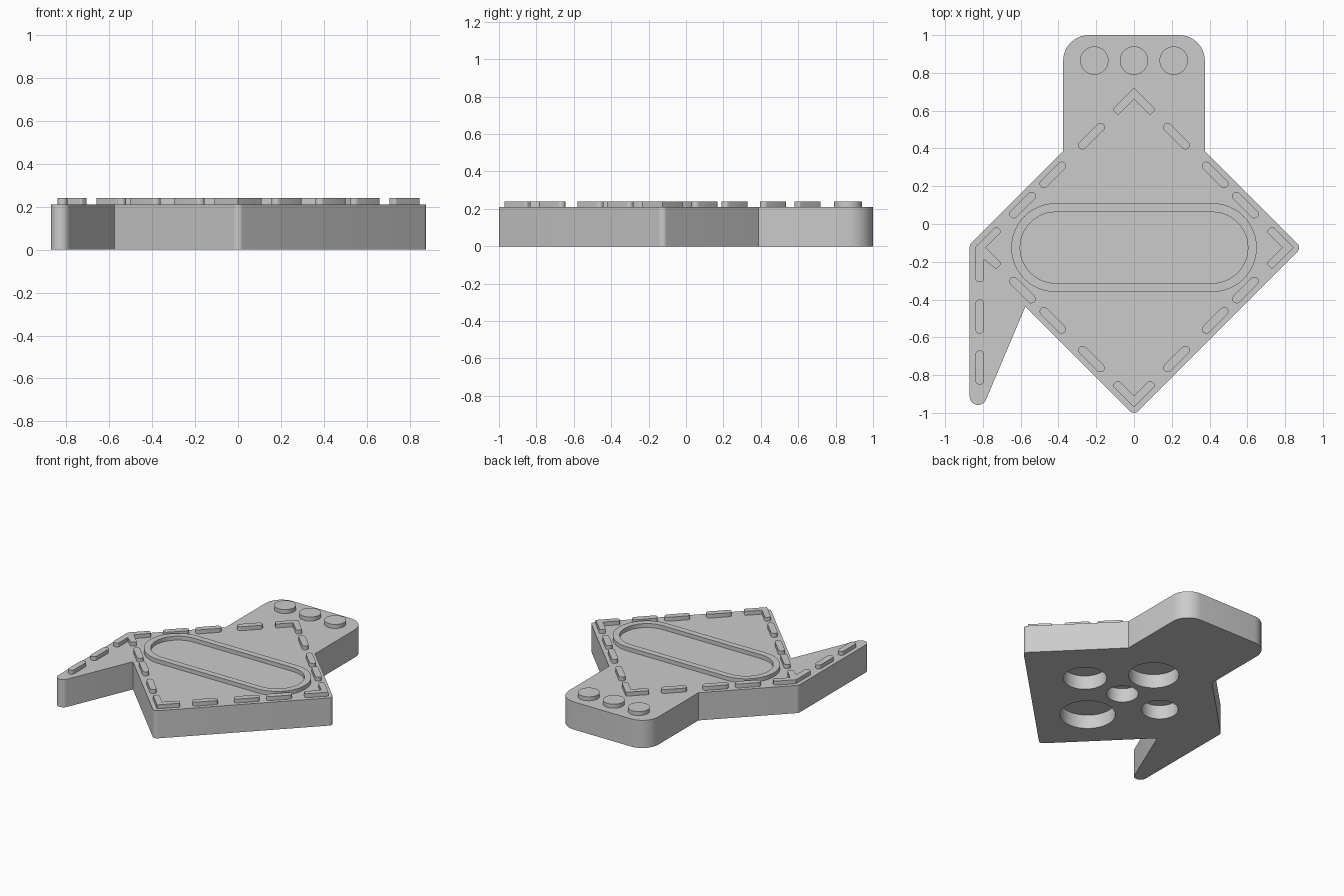
import bpy, bmesh, math
from mathutils import Vector

cube = bpy.data.objects.get("Cube")
if cube:
    bpy.data.objects.remove(cube, do_unlink=True)

GREY = (0.6, 0.6, 0.6, 1)
mat = bpy.data.materials.new("light grey")
mat.use_nodes = True
mat.diffuse_color = GREY
mat.node_tree.nodes["Principled BSDF"].inputs["Base Color"].default_value = GREY

TOP, RAISED = 0.21, 0.24
CY = -0.125          # diamond centre in y
HALF = 0.887         # diamond half diagonal
TRIM = 0.815         # half diagonal of the dashed trim


def rounded(corners, seg=10):
    """Outline from (x, y, radius) corners."""
    out = []
    for i, (x, y, r) in enumerate(corners):
        p = Vector((x, y))
        if r == 0:
            out.append(p)
            continue
        a = (Vector(corners[i - 1][:2]) - p).normalized()
        b = (Vector(corners[(i + 1) % len(corners)][:2]) - p).normalized()
        half = a.angle(b) / 2
        centre = p + (a + b).normalized() * r / math.sin(half)
        start = p + a * r / math.tan(half) - centre
        turn = math.pi - 2 * half
        if a.x * b.y - a.y * b.x > 0:
            turn = -turn
        for k in range(seg + 1):
            t = turn * k / seg
            c, s = math.cos(t), math.sin(t)
            out.append(centre + Vector((start.x * c - start.y * s, start.x * s + start.y * c)))
    return out


def prism(name, outline, z0, z1, hole=None):
    """Extruded outline; with a hole outline of equal length it becomes a ring."""
    bm = bmesh.new()
    n = len(outline)
    loops = [[bm.verts.new((p.x, p.y, z)) for p in o]
             for o in ([outline, hole] if hole else [outline]) for z in (z0, z1)]

    def bridge(a, b):
        for i in range(n):
            j = (i + 1) % n
            bm.faces.new((a[i], a[j], b[j], b[i]))

    bridge(loops[0], loops[1])
    if hole:
        bridge(loops[1], loops[3])
        bridge(loops[3], loops[2])
        bridge(loops[2], loops[0])
    else:
        bm.faces.new(loops[0])
        bm.faces.new(loops[1])
    bmesh.ops.recalc_face_normals(bm, faces=bm.faces)
    mesh = bpy.data.meshes.new(name)
    bm.to_mesh(mesh)
    bm.free()
    mesh.materials.append(mat)
    obj = bpy.data.objects.new(name, mesh)
    bpy.context.collection.objects.link(obj)
    return obj


def disc(x, y, r, n=48):
    return [Vector((x + r * math.cos(math.tau * k / n), y + r * math.sin(math.tau * k / n)))
            for k in range(n)]


def capsule(p, q, r, seg=10):
    """Stadium outline around the segment p-q."""
    p, q = Vector(p), Vector(q)
    ang = math.atan2(q.y - p.y, q.x - p.x)
    return [c + r * Vector((math.cos(t), math.sin(t)))
            for c, s in ((q, ang - math.pi / 2), (p, ang + math.pi / 2))
            for t in (s + math.pi * k / seg for k in range(seg + 1))]


# Base plate: diamond with a back tab and a pointed side tail
shoulder = HALF + CY - 0.375
body = prism("base_plate", rounded([
    (0, CY - HALF, 0.03), (HALF, CY, 0.03), (0.375, shoulder, 0),
    (0.375, 1, 0.135), (-0.375, 1, 0.135), (-0.375, shoulder, 0),
    (-0.87, CY + HALF - 0.87, 0.04), (-0.87, -1.135, 0.045), (-0.575, CY - HALF + 0.575, 0),
]), 0, TOP)

# Round sockets in the underside
sockets = [(0, CY, 0.11), (0.335, CY, 0.15), (-0.335, CY, 0.127),
           (0, CY + 0.335, 0.173), (0, CY - 0.37, 0.19)]
for x, y, r in sockets:
    cutter = prism("socket_cutter", disc(x, y, r), -0.1, 0.105)
    cutter.hide_render = True
    mod = body.modifiers.new("socket", "BOOLEAN")
    mod.operation, mod.solver, mod.object = "DIFFERENCE", "EXACT", cutter
    bpy.context.view_layer.objects.active = body
    bpy.ops.object.modifier_apply(modifier=mod.name)
    bpy.data.objects.remove(cutter, do_unlink=True)

parts = [body]


def raised(name, outline, hole=None):
    parts.append(prism(name, outline, TOP, RAISED, hole))


# Long oval rim
ends = ((-0.415, CY), (0.415, CY))
raised("oval_rim", capsule(*ends, 0.235, 24), capsule(*ends, 0.188, 24))

# Three round studs on the tab
for x in (-0.21, 0, 0.21):
    raised("tab_stud", disc(x, 0.865, 0.075))

# Dashes along the diamond edges
for sx in (-1, 1):
    for sy in (-1, 1):
        for mid in (0.225, 0.43, 0.59):
            p, q = [(sx * m, CY + sy * (TRIM - m)) for m in (mid - 0.047, mid + 0.047)]
            raised("edge_dash", capsule(p, q, 0.023))

# Corner chevrons: back, front and left
arms = [(0, 0.03, 0), (0.115, -0.085, 0.012), (0.085, -0.115, 0.012),
        (0, -0.03, 0), (-0.085, -0.115, 0.012), (-0.115, -0.085, 0.012)]
for dx, dy in ((0, 1), (0, -1), (1, 0)):
    raised("corner_chevron", rounded([
        (dx * (TRIM + v) + dy * u, CY + dy * (TRIM + v) - dx * u, r) for u, v, r in arms], 5))

# Corner chevron that runs on into the tail
raised("tail_chevron", rounded([
    (-0.73, -0.01, 0.012), (-0.84, -0.12, 0), (-0.84, -0.308, 0.022), (-0.793, -0.308, 0.022),
    (-0.793, -0.188, 0), (-0.73, -0.24, 0.012), (-0.70, -0.21, 0.012),
    (-0.785, CY, 0), (-0.70, -0.04, 0.012)], 6))

# Dashes along the tail
for y in (-0.49, -0.76):
    raised("tail_dash", capsule((-0.817, y - 0.068), (-0.817, y + 0.068), 0.023))

# Smooth the curved walls, keep edges sharp
bpy.ops.object.select_all(action="DESELECT")
for obj in parts:
    obj.select_set(True)
bpy.context.view_layer.objects.active = body
bpy.ops.object.shade_smooth_by_angle(angle=math.radians(30))
